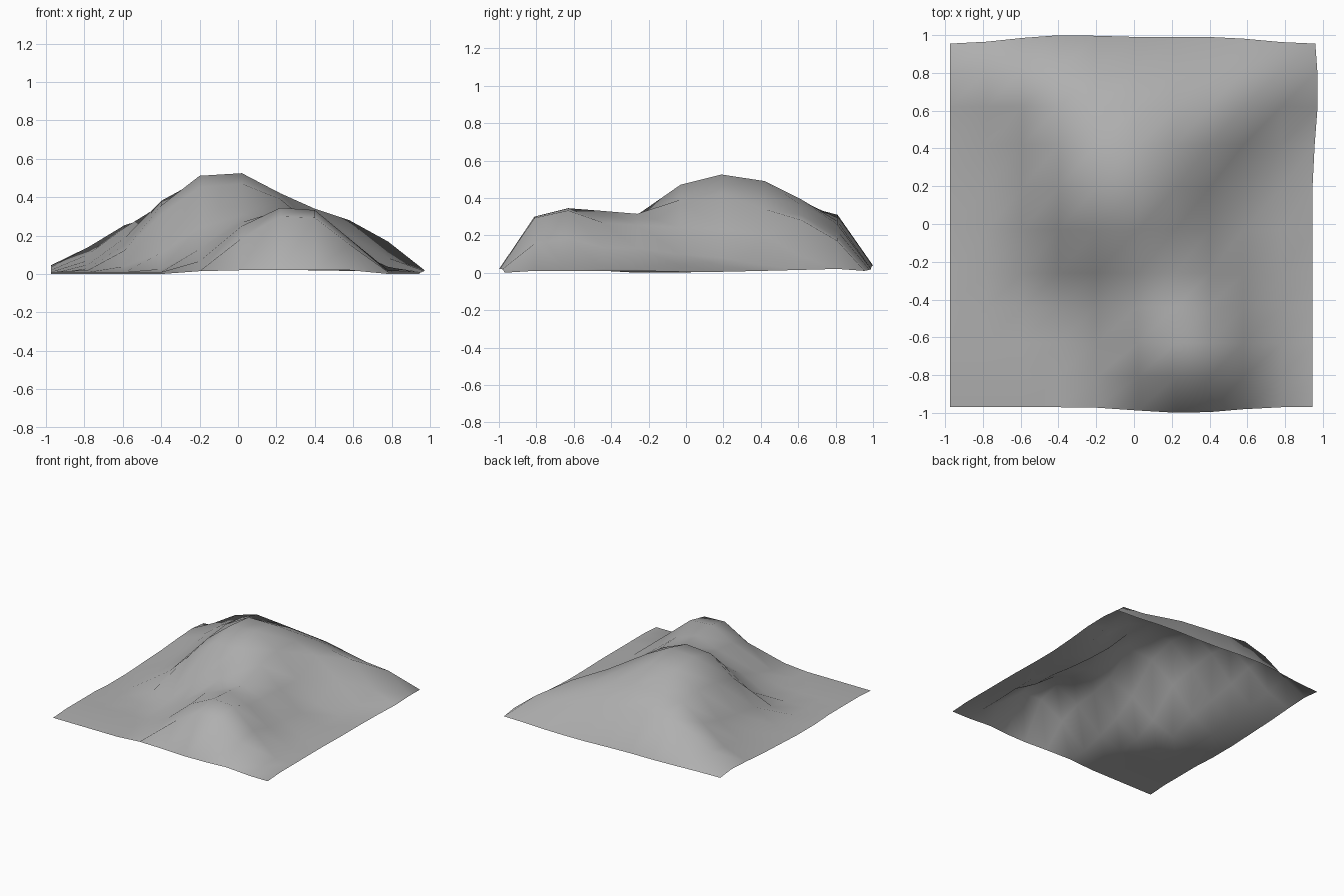
import bpy
import bmesh

if "Cube" in bpy.data.objects:
    bpy.data.objects.remove(bpy.data.objects["Cube"], do_unlink=True)


def eased(knots, t):
    """Smoothly blend through a few (position, value) knots."""
    if t <= knots[0][0]:
        return knots[0][1]
    for (a, va), (b, vb) in zip(knots, knots[1:]):
        if t <= b:
            f = (t - a) / (b - a)
            return va + (vb - va) * f * f * (3 - 2 * f)
    return knots[-1][1]


def make_material(name, color):
    mat = bpy.data.materials.new(name)
    mat.use_nodes = True
    mat.diffuse_color = color
    for node in mat.node_tree.nodes:
        if node.type == 'BSDF_PRINCIPLED':
            node.inputs["Base Color"].default_value = color
    return mat


# Height profiles across the land, from front to back: y, then (x, z) knots
SECTIONS = [
    (-.97, [(-.4, 0), (-.1, .02), (.6, .02), (.8, 0)]),
    (-.81, [(-.25, .01), (.22, .3), (.36, .3), (.8, .01)]),
    (-.63, [(-.35, .01), (.22, .345), (.38, .335), (.8, .01)]),
    (-.44, [(-.5, .01), (.22, .33), (.85, .01)]),
    (-.26, [(-.97, 0), (-.6, .04), (0, .31), (.22, .315), (.85, .01)]),
    (-.03, [(-.97, 0), (-.78, .03), (-.15, .46), (.02, .47), (.75, .04), (.95, .005)]),
    (.19, [(-.97, .01), (-.78, .05), (-.15, .52), (.02, .525), (.68, .05), (.95, .005)]),
    (.42, [(-.97, .02), (-.8, .07), (-.2, .49), (.02, .49), (.4, .34), (.78, .04), (.95, .01)]),
    (.62, [(-.97, .035), (-.3, .38), (.02, .39), (.58, .28), (.8, .08), (.95, .015)]),
    (.81, [(-.97, .045), (-.78, .14), (-.59, .255), (-.4, .31), (.02, .275), (.78, .17), (.95, .02)]),
    (.97, [(-.97, .03), (-.35, .04), (.3, .02), (.95, .01)]),
]
COLUMNS = [-.975, -.78, -.59, -.4, -.2, .02, .22, .4, .58, .78, .945]

# Slightly bowed borders where the hills press outward
FRONT_EDGE = [(-.3, -.97), (.28, -1), (.78, -.97)]
BACK_EDGE = [(-.97, .955), (-.35, 1), (.02, .99), (.4, .99), (.95, .955)]
RIGHT_EDGE = [(.2, .945), (.72, .975), (.97, .96)]

# Loft the sections into one open sheet
bm = bmesh.new()
rows = []
for i, (y, profile) in enumerate(SECTIONS):
    row = []
    for j, x in enumerate(COLUMNS):
        px, py = x, y
        if i == 0:
            py = eased(FRONT_EDGE, x)
        elif i == len(SECTIONS) - 1:
            py = eased(BACK_EDGE, x)
        if j == len(COLUMNS) - 1:
            px = eased(RIGHT_EDGE, y)
        row.append(bm.verts.new((px, py, eased(profile, x))))
    rows.append(row)

for near, far in zip(rows, rows[1:]):
    for j in range(len(COLUMNS) - 1):
        face = bm.faces.new((near[j], near[j + 1], far[j + 1], far[j]))
        face.smooth = True

mesh = bpy.data.meshes.new("hilly_ground")
bm.to_mesh(mesh)
bm.free()
mesh.materials.append(make_material("stone grey", (.43, .43, .43, 1)))
ground = bpy.data.objects.new("hilly_ground", mesh)
bpy.context.collection.objects.link(ground)
